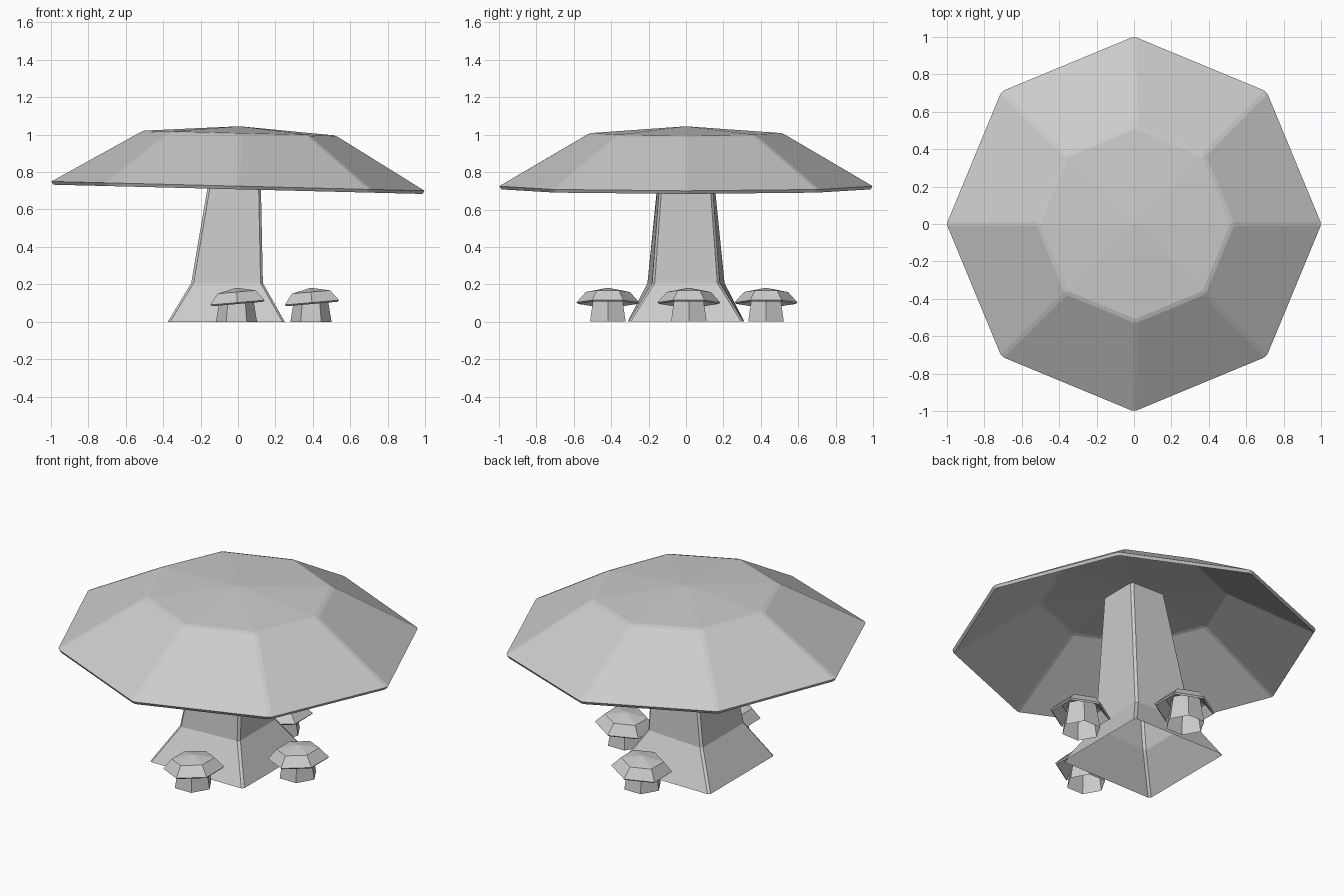
import bpy, bmesh, math
from mathutils import Matrix

if "Cube" in bpy.data.objects:
    bpy.data.objects.remove(bpy.data.objects["Cube"])


def polygon(r, z, n, start=0.0):
    """Regular ring of n points."""
    return [(r * math.cos(start + 2 * math.pi * i / n),
             r * math.sin(start + 2 * math.pi * i / n), z) for i in range(n)]


def quad(x0, x1, y_left, y_right, z):
    """Four-cornered ring, counter-clockwise."""
    return [(x0, -y_left, z), (x1, -y_right, z), (x1, y_right, z), (x0, y_left, z)]


def loft(name, rings, apex=None, matrix=Matrix(), bevel=0, limit=15, shell=0):
    """Skin rings from bottom to top, with an optional peak, bevel and thickness."""
    bm = bmesh.new()
    loops = [[bm.verts.new(p) for p in ring] for ring in rings]
    n = len(loops[0])
    for a, b in zip(loops, loops[1:]):
        for i in range(n):
            j = (i + 1) % n
            bm.faces.new((a[i], a[j], b[j], b[i]))
    if apex:
        tip = bm.verts.new(apex)
        for i in range(n):
            bm.faces.new((loops[-1][i], loops[-1][(i + 1) % n], tip))
    mesh = bpy.data.meshes.new(name)
    bm.to_mesh(mesh)
    bm.free()
    ob = bpy.data.objects.new(name, mesh)
    bpy.context.collection.objects.link(ob)
    ob.matrix_world = matrix
    if bevel:
        m = ob.modifiers.new("bevel", 'BEVEL')
        m.width = bevel
        m.segments = 1
        m.limit_method = 'ANGLE'
        m.angle_limit = math.radians(limit)
    if shell:
        m = ob.modifiers.new("thickness", 'SOLIDIFY')
        m.thickness = shell
        m.offset = -1
    return ob


# Large stem: square, flared at the foot, open underneath
loft("stem", [quad(-0.375, 0.25, 0.312, 0.308, 0),
              quad(-0.25, 0.133, 0.207, 0.18, 0.207),
              quad(-0.115, 0.117, 0.127, 0.122, 0.995)], bevel=0.012, limit=50)

# Large cap: thin eight-sided shell, slightly tipped to the right
tilt = Matrix.Rotation(math.atan(0.025), 4, 'Y')
loft("cap", [polygon(1.002, 0, 8), polygon(0.52, 0.283, 8)], apex=(0, 0, 0.32),
     matrix=Matrix.Translation((0, 0, 0.725)) @ tilt, bevel=0.012, shell=0.02)

# Three small mushrooms around the foot
tip_left = Matrix.Rotation(-math.radians(5), 4, 'Y')
for label, x, y in (("front", 0, -0.418), ("right", 0.398, 0.015), ("back", 0, 0.428)):
    place = Matrix.Translation((x, y, 0))
    loft(f"small_stem_{label}",
         [polygon(0.11, 0, 6), polygon(0.085, 0.15, 6)],
         matrix=place @ Matrix.Translation((-0.008, 0, 0)))
    loft(f"small_cap_{label}",
         [polygon(0.168, 0, 6, math.pi / 2), polygon(0.118, 0.056, 6, math.pi / 2)],
         apex=(0, 0, 0.079),
         matrix=place @ Matrix.Translation((-0.003, 0, 0.103)) @ tip_left, shell=0.012)
